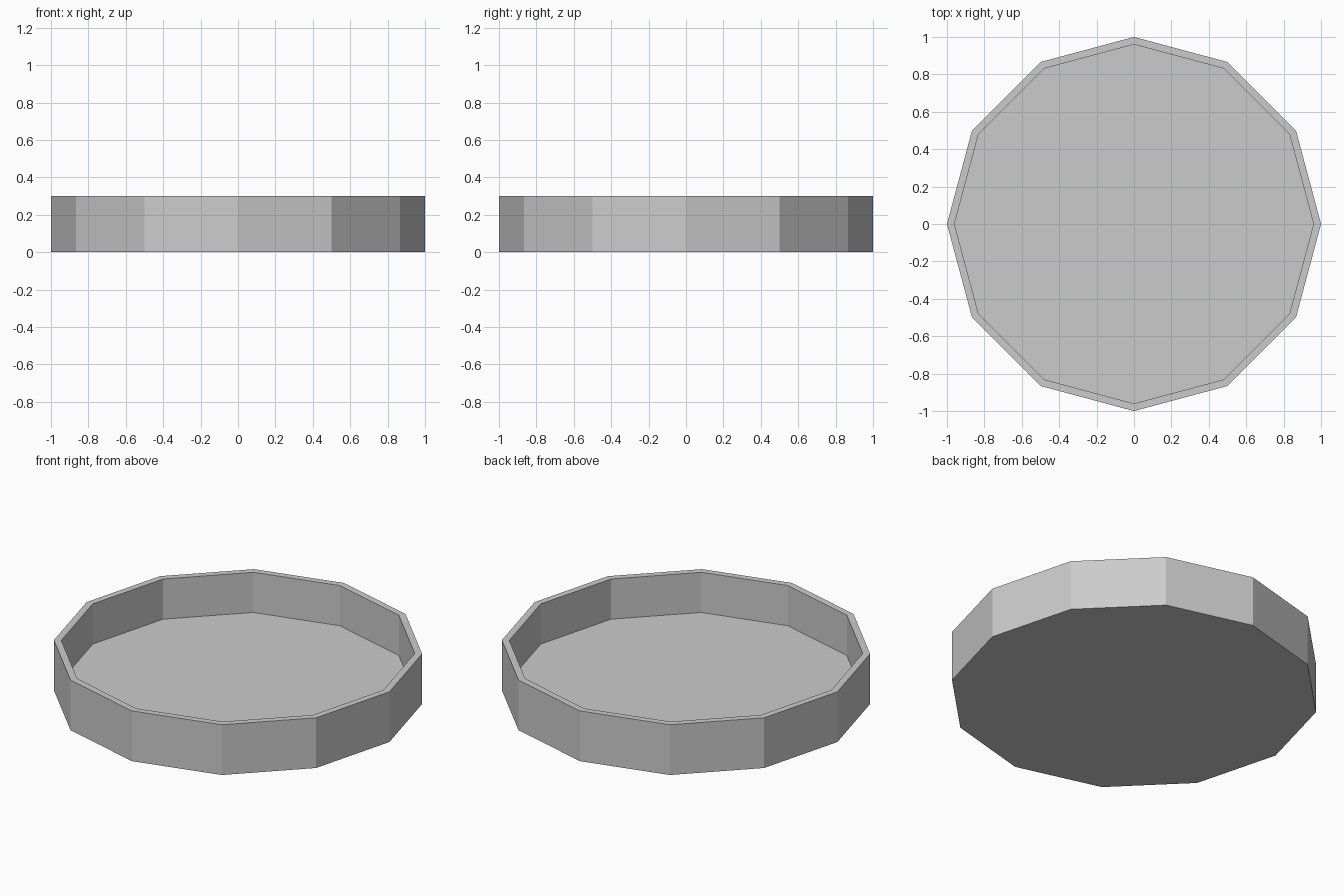
import bpy, bmesh
from math import cos, sin, tau

if "Cube" in bpy.data.objects:
    bpy.data.objects.remove(bpy.data.objects["Cube"])

SIDES = 12
# Profile (radius, height): outer wall, rim, inner wall down to the floor
PROFILE = [(1.0, 0.0), (1.0, 0.3), (0.96, 0.3), (0.96, 0.06)]

bm = bmesh.new()
rings = [[bm.verts.new((r * cos(tau * i / SIDES), r * sin(tau * i / SIDES), z))
          for i in range(SIDES)] for r, z in PROFILE]

# Walls and rim
for a, b in zip(rings, rings[1:]):
    for i in range(SIDES):
        j = (i + 1) % SIDES
        bm.faces.new((a[i], a[j], b[j], b[i]))

# Underside and inner floor
bm.faces.new(rings[0][::-1])
bm.faces.new(rings[-1])
bmesh.ops.recalc_face_normals(bm, faces=bm.faces)

mesh = bpy.data.meshes.new("tray")
bm.to_mesh(mesh)
bm.free()
tray = bpy.data.objects.new("tray", mesh)
bpy.context.collection.objects.link(tray)
